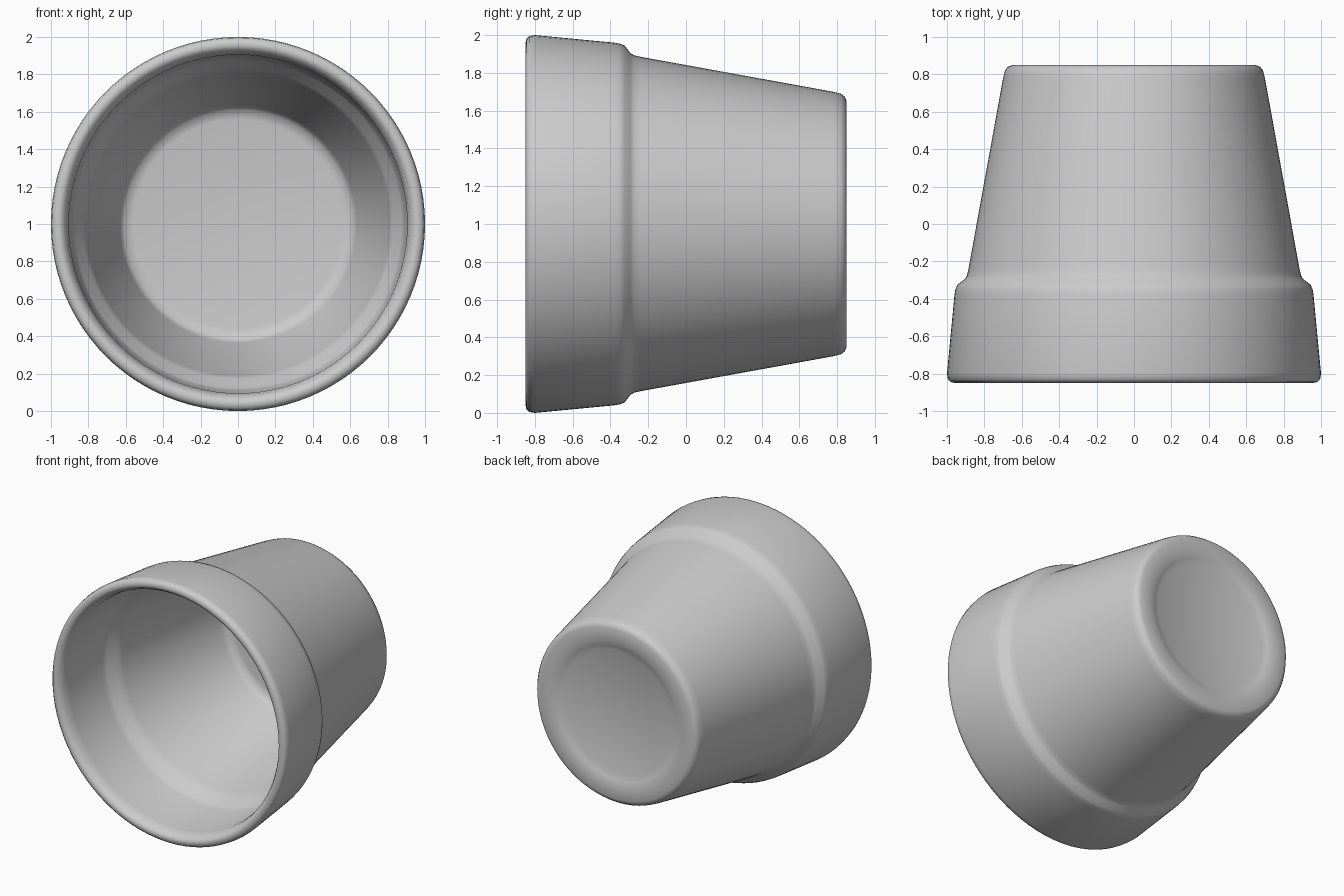
import bpy, bmesh
from math import tau
from mathutils import Vector

if "Cube" in bpy.data.objects:
    bpy.data.objects.remove(bpy.data.objects["Cube"])

# Half cross-section of the pot as (radius, y): inner floor, inner wall, lip, outer wall, base
profile = [
    (0.0, 0.74), (0.56, 0.74), (0.61, 0.73), (0.635, 0.69),
    (0.81, -0.24), (0.83, -0.29), (0.875, -0.34), (0.89, -0.38),
    (0.905, -0.76), (0.915, -0.81), (0.935, -0.84), (0.955, -0.85),
    (0.98, -0.845), (0.995, -0.83), (1.0, -0.80),
    (0.96, -0.38), (0.955, -0.35), (0.945, -0.325),
    (0.905, -0.295), (0.893, -0.275), (0.885, -0.24),
    (0.70, 0.78), (0.69, 0.82), (0.675, 0.84), (0.65, 0.85),
    (0.55, 0.847), (0.51, 0.835), (0.47, 0.82), (0.0, 0.82),
]

# Plant pot lying on its side, spun about the y axis
bm = bmesh.new()
verts = [bm.verts.new((r, y, 1)) for r, y in profile]
edges = [bm.edges.new(pair) for pair in zip(verts, verts[1:])]
bmesh.ops.spin(bm, geom=verts + edges, cent=Vector((0, 0, 1)), axis=Vector((0, 1, 0)),
               angle=tau, steps=96, use_duplicate=False)
bmesh.ops.remove_doubles(bm, verts=bm.verts, dist=0.0005)
bmesh.ops.recalc_face_normals(bm, faces=bm.faces)
for face in bm.faces:
    face.smooth = True

mesh = bpy.data.meshes.new("plant_pot")
bm.to_mesh(mesh)
bm.free()
pot = bpy.data.objects.new("plant_pot", mesh)
bpy.context.collection.objects.link(pot)
